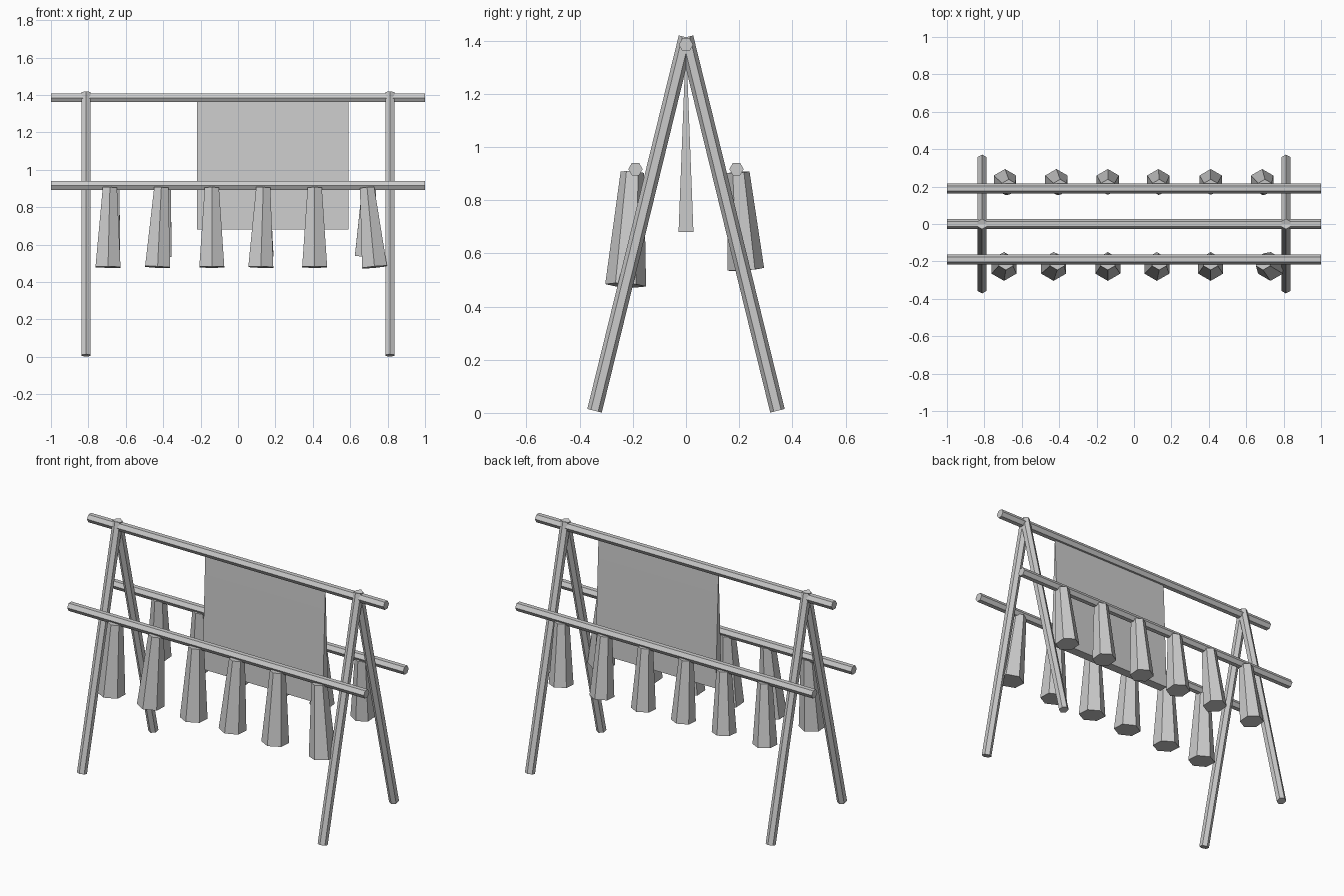
import bpy, bmesh
from mathutils import Vector
from math import sin, cos, pi

if "Cube" in bpy.data.objects:
    bpy.data.objects.remove(bpy.data.objects["Cube"])


def mesh_object(name, verts, faces):
    me = bpy.data.meshes.new(name)
    me.from_pydata(verts, [], faces)
    bm = bmesh.new()
    bm.from_mesh(me)
    bmesh.ops.recalc_face_normals(bm, faces=bm.faces)
    bm.to_mesh(me)
    bm.free()
    ob = bpy.data.objects.new(name, me)
    bpy.context.collection.objects.link(ob)
    return ob


def hex_rod(name, p0, p1, r0, r1):
    """Six-sided rod from p0 to p1 with one corner turned towards y."""
    p0, p1 = Vector(p0), Vector(p1)
    axis = (p1 - p0).normalized()
    u = Vector((0, 1, 0))
    u = (u - axis * u.dot(axis)).normalized()
    v = axis.cross(u)
    verts = [p + (u * cos(i * pi / 3) + v * sin(i * pi / 3)) * r
             for p, r in ((p0, r0), (p1, r1)) for i in range(6)]
    faces = [(i, (i + 1) % 6, (i + 1) % 6 + 6, i + 6) for i in range(6)]
    faces += [tuple(range(6)), tuple(range(6, 12))]
    return mesh_object(name, verts, faces)


# Horizontal poles
for name, y, z in (("ridge_pole", 0, 1.385), ("front_pole", -0.19, 0.917),
                   ("back_pole", 0.19, 0.917)):
    hex_rod(name, (-1, y, z), (1, y, z), 0.027, 0.027)

# A-frame legs
for sx, side in ((-1, "left"), (1, "right")):
    for sy, end in ((-1, "front"), (1, "back")):
        hex_rod(f"{end}_{side}_leg", (0.812 * sx, 0.344 * sy, 0.008),
                (0.812 * sx, 0, 1.413), 0.028, 0.028)

# Hanging bundles: (top x, bottom x)
front = [(-0.685, -0.695), (-0.41, -0.43), (-0.14, -0.14),
         (0.135, 0.122), (0.41, 0.41), (0.69, 0.73)]
back = [(-0.67, -0.69), (-0.395, -0.415), (-0.14, -0.14),
        (0.135, 0.13), (0.41, 0.41), (0.70, 0.685)]
for i, (xt, xb) in enumerate(front):
    hex_rod(f"front_bundle_{i + 1}", (xb, -0.227, 0.48), (xt, -0.202, 0.905), 0.077, 0.044)
for i, (xt, xb) in enumerate(back):
    hex_rod(f"back_bundle_{i + 1}", (xb, 0.225, 0.54), (xt, 0.197, 0.905), 0.069, 0.042)

# Cloth draped over the ridge, spreading slightly towards the hem
profile = [(0, 1.385), (-0.006, 1.25), (-0.028, 0.68), (0.028, 0.68), (0.006, 1.25)]
n = len(profile)
verts = [(x, y, z) for x in (-0.22, 0.59) for y, z in profile]
faces = [(i, (i + 1) % n, (i + 1) % n + n, i + n) for i in range(n)]
faces += [tuple(range(n)), tuple(range(n, 2 * n))]
mesh_object("hanging_cloth", verts, faces)
